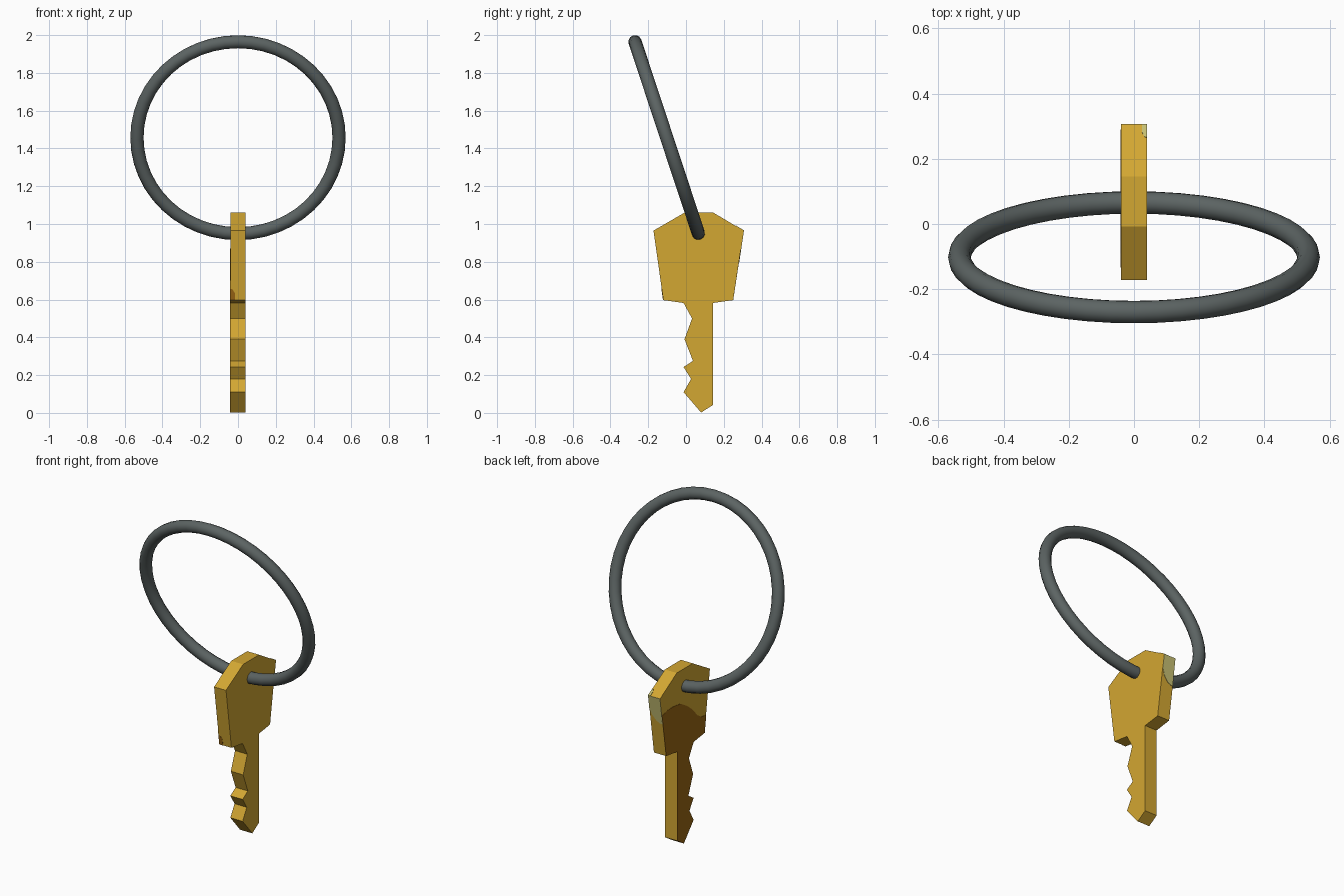
import bpy, bmesh, math
from mathutils import Vector

if "Cube" in bpy.data.objects:
    bpy.data.objects.remove(bpy.data.objects["Cube"])


def material(name, rgb):
    m = bpy.data.materials.new(name)
    m.diffuse_color = (*rgb, 1)
    m.use_nodes = True
    m.node_tree.nodes["Principled BSDF"].inputs["Base Color"].default_value = m.diffuse_color
    return m


gold = material("gold", (0.65, 0.385, 0.032))
brown = material("dark brown", (0.33, 0.135, 0.007))
pale = material("pale brass", (0.56, 0.52, 0.17))
steel = material("dark steel", (0.107, 0.127, 0.125))


def prism(name, points, offset, mat):
    """Extrude a flat 3D outline along an offset vector."""
    bm = bmesh.new()
    a = [bm.verts.new(p) for p in points]
    b = [bm.verts.new(Vector(p) + Vector(offset)) for p in points]
    n = len(a)
    bm.faces.new(a)
    bm.faces.new(b[::-1])
    for i in range(n):
        j = (i + 1) % n
        bm.faces.new((a[j], a[i], b[i], b[j]))
    bmesh.ops.recalc_face_normals(bm, faces=bm.faces)
    me = bpy.data.meshes.new(name)
    bm.to_mesh(me)
    bm.free()
    me.materials.append(mat)
    ob = bpy.data.objects.new(name, me)
    bpy.context.collection.objects.link(ob)
    return ob


T = 0.04   # half thickness of the key
# lower outline (y, z): bow bottom, shaft, tip and teeth
lower = [(0.25, 0.597), (0.143, 0.582), (0.143, 0.042), (0.08, 0.002),
         (-0.013, 0.11), (0.027, 0.18), (-0.013, 0.243), (0.037, 0.275),
         (-0.008, 0.39), (0.032, 0.50), (-0.013, 0.582), (-0.12, 0.597)]
bow_top = [(-0.172, 0.965), (-0.008, 1.06), (0.145, 1.06), (0.305, 0.965)]
prism("key", [(-T, y, z) for y, z in lower + bow_top], (2 * T, 0, 0), gold)

# tarnish on the left face, with a wavy upper edge
wave = [(-0.134, 0.70), (-0.09, 0.705), (-0.05, 0.73), (0.0, 0.785),
        (0.05, 0.825), (0.11, 0.86), (0.18, 0.87), (0.24, 0.868), (0.289, 0.855)]
prism("tarnish_side", [(-T, y, z) for y, z in lower + wave], (-0.002, 0, 0), brown)
prism("tarnish_edge", [(-T, -0.12, 0.597), (-0.015, -0.12, 0.597),
                       (-0.017, -0.125, 0.635), (-0.03, -0.128, 0.655),
                       (-T, -0.128, 0.655)], (0, -0.002, 0), brown)


# pale worn patches on the back edge and the sloping top
def back_y(z):
    return 0.305 - (0.965 - z) * 0.055 / 0.368


worn = [(T, 0.965), (T, 0.885), (0.025, 0.845), (0.0, 0.815), (-0.02, 0.803),
        (-T, 0.80), (-T, 0.965)]
prism("worn_edge", [(x, back_y(z), z) for x, z in worn], (0, 0.002, 0), pale)
prism("worn_corner", [(T, 0.305, 0.965), (0.024, 0.305, 0.965), (0.025, 0.28, 0.98),
                      (0.032, 0.267, 0.9876), (T, 0.265, 0.9888)], (0, 0.001, 0.002), pale)

# tilted split ring
bpy.ops.mesh.primitive_torus_add(major_radius=0.535, minor_radius=0.035,
                                 major_segments=48, minor_segments=12,
                                 location=(0, -0.102, 1.457),
                                 rotation=(math.radians(-71.7), 0, 0))
ring = bpy.context.object
ring.name = "key_ring"
ring.data.materials.append(steel)
bpy.ops.object.shade_smooth_by_angle(angle=math.radians(40))
